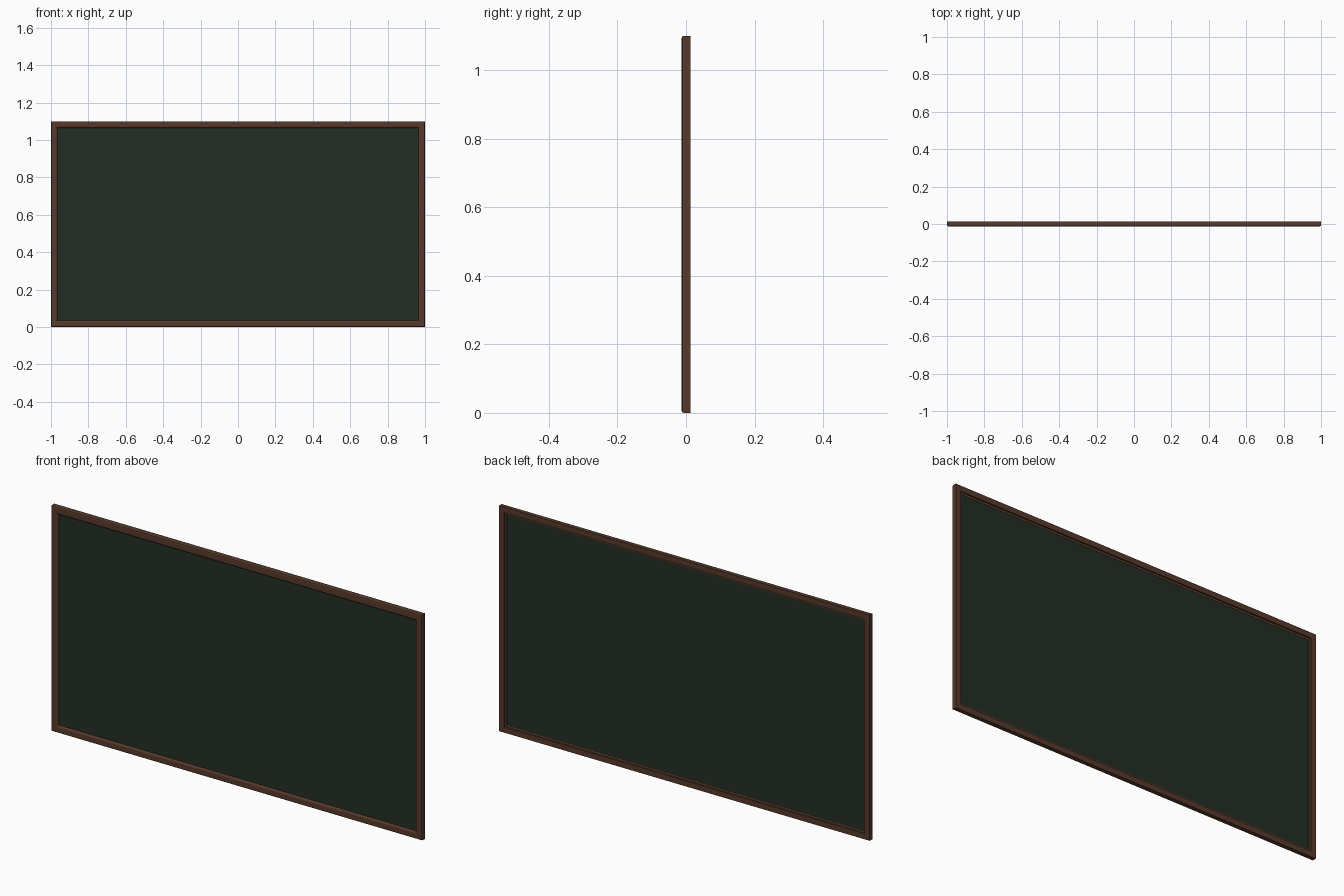
import bpy, bmesh

if "Cube" in bpy.data.objects:
    bpy.data.objects.remove(bpy.data.objects["Cube"])

W, H = 1.0, 1.1   # half width, full height


def material(name, rgb):
    m = bpy.data.materials.new(name)
    m.diffuse_color = (*rgb, 1)
    m.use_nodes = True
    m.node_tree.nodes["Principled BSDF"].inputs["Base Color"].default_value = m.diffuse_color
    return m


wood = material("dark brown wood", (0.095, 0.042, 0.024))
slate = material("dark green slate", (0.017, 0.027, 0.018))


def finish(bm, name, mat):
    bmesh.ops.recalc_face_normals(bm, faces=bm.faces)
    me = bpy.data.meshes.new(name)
    bm.to_mesh(me)
    bm.free()
    me.materials.append(mat)
    ob = bpy.data.objects.new(name, me)
    bpy.context.collection.objects.link(ob)
    return ob


# Mitred moulding: closed profile of (inset from outer edge, y)
profile = [(0, 0.0125), (0, -0.007), (0.002, -0.0107), (0.006, -0.0125),
           (0.027, -0.0125), (0.031, -0.011), (0.034, -0.008), (0.036, -0.004),
           (0.036, 0.005), (0.027, 0.006), (0.027, 0.0125)]
bm = bmesh.new()
rings = []
for sx, top in ((-1, 0), (1, 0), (1, 1), (-1, 1)):
    rings.append([bm.verts.new((sx * (W - i), y, H - i if top else i)) for i, y in profile])
n = len(profile)
for c in range(4):
    a, b = rings[c], rings[(c + 1) % 4]
    for k in range(n):
        j = (k + 1) % n
        bm.faces.new((a[k], a[j], b[j], b[k]))
finish(bm, "frame", wood)

# Writing board set inside the frame
bm = bmesh.new()
bmesh.ops.create_cube(bm, size=1)
for v in bm.verts:
    v.co = (v.co.x * 1.94, v.co.y * 0.008, v.co.z * 1.04 + H / 2)
finish(bm, "writing_board", slate)
